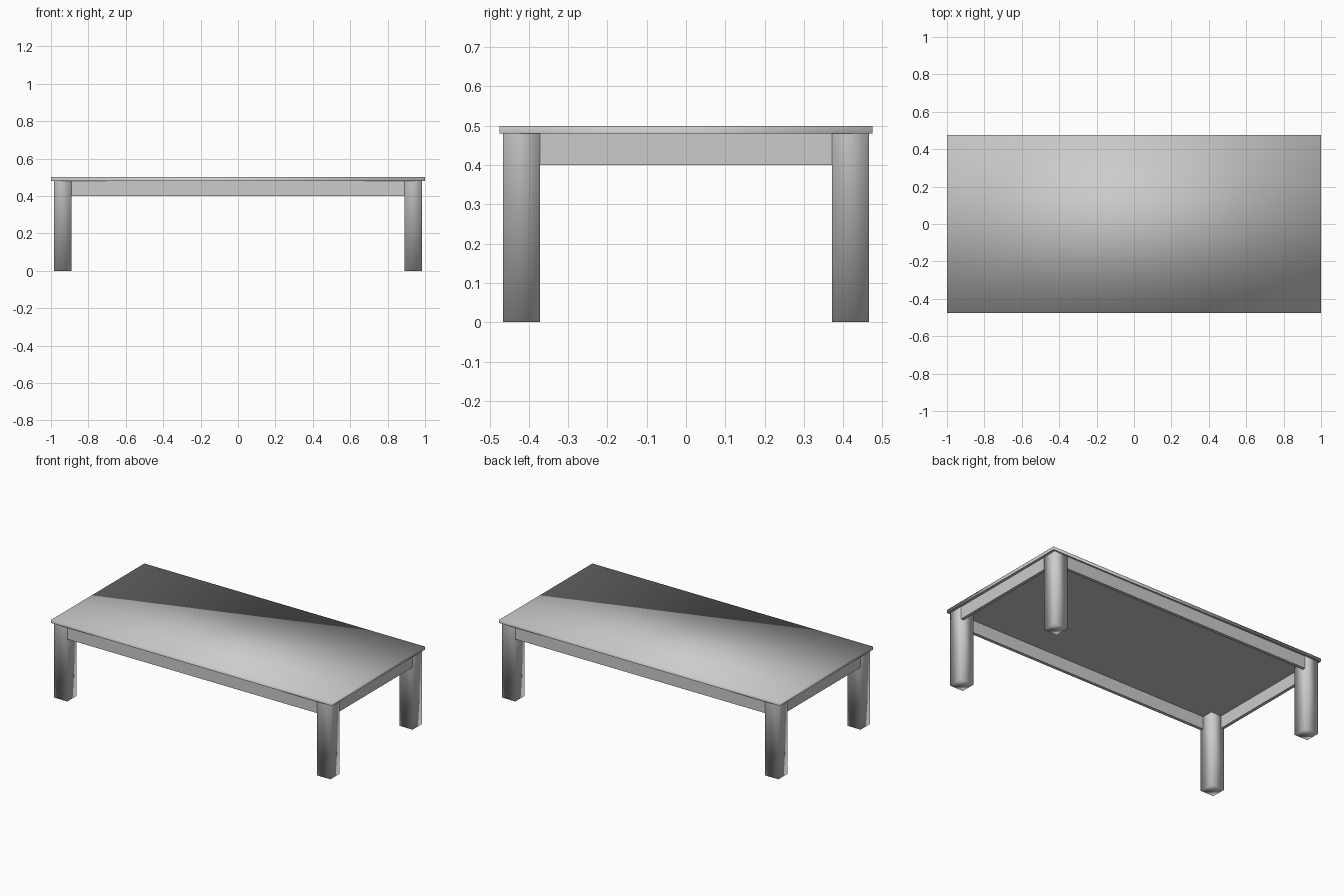
import bpy
import bmesh
from mathutils import Matrix, Vector

if "Cube" in bpy.data.objects:
    bpy.data.objects.remove(bpy.data.objects["Cube"], do_unlink=True)

# Single painted finish
grey = bpy.data.materials.new("light_grey")
grey.use_nodes = True
color = (0.6, 0.6, 0.6, 1)
grey.diffuse_color = color
grey.node_tree.nodes["Principled BSDF"].inputs["Base Color"].default_value = color


def box(name, low, high, smooth=False, open_top=False, flat_bottom=False):
    """Box between two corners, optionally soft shaded."""
    low, high = Vector(low), Vector(high)
    bm = bmesh.new()
    place = Matrix.Translation((low + high) / 2) @ Matrix.Diagonal((*(high - low), 1))
    bmesh.ops.create_cube(bm, size=1, matrix=place)
    bm.normal_update()
    if open_top:
        caps = [f for f in bm.faces if f.normal.z > 0.9]
        bmesh.ops.delete(bm, geom=caps, context="FACES_ONLY")
    for face in bm.faces:
        face.smooth = smooth and not (flat_bottom and face.normal.z < -0.9)
    mesh = bpy.data.meshes.new(name)
    bm.to_mesh(mesh)
    bm.free()
    mesh.materials.append(grey)
    obj = bpy.data.objects.new(name, mesh)
    bpy.context.collection.objects.link(obj)
    return obj


LEG_X, LEG_Y = 0.985, 0.466   # outer faces of the legs
LEG = 0.095                   # leg width
RAIL = 0.02                   # apron thickness
TOP_Z, RAIL_Z = 0.48, 0.40    # underside of top, bottom of apron
INSET = 0.002                 # apron sits just behind the leg faces

# Tabletop
box("tabletop", (-1, -0.475, TOP_Z), (1, 0.475, 0.5), smooth=True, flat_bottom=True)


def span(sign, outer, width):
    """Range running inward from an outer face on the given side."""
    return sorted((sign * outer, sign * (outer - width)))


# Legs, their tops hidden under the tabletop
for sx, side in ((1, "left"), (-1, "right")):
    for sy, end in ((-1, "front"), (1, "back")):
        x, y = span(sx, LEG_X, LEG), span(sy, LEG_Y, LEG)
        box(f"{end}_{side}_leg", (x[0], y[0], 0), (x[1], y[1], TOP_Z),
            smooth=True, open_top=True)

# Long aprons between the legs
for s, name in ((-1, "front_apron"), (1, "back_apron")):
    y = span(s, LEG_Y - INSET, RAIL)
    reach = LEG_X - LEG
    box(name, (-reach, y[0], RAIL_Z), (reach, y[1], TOP_Z))

# Short aprons between the legs
for s, name in ((1, "left_apron"), (-1, "right_apron")):
    x = span(s, LEG_X - INSET, RAIL)
    reach = LEG_Y - LEG
    box(name, (x[0], -reach, RAIL_Z), (x[1], reach, TOP_Z))
